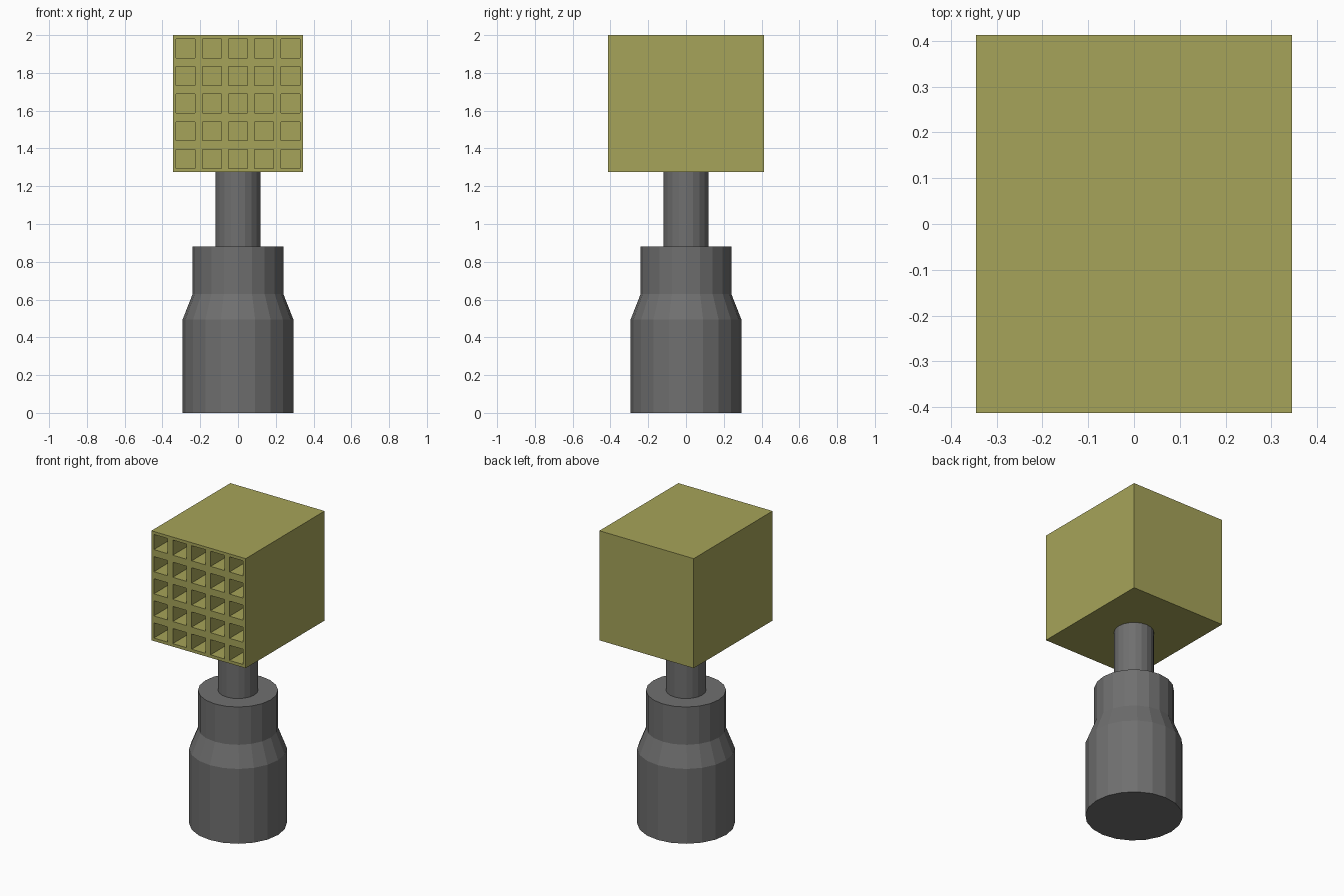
import bpy, bmesh, math
from mathutils import Vector, Matrix

if "Cube" in bpy.data.objects:
    bpy.data.objects.remove(bpy.data.objects["Cube"])

SIDES = 20


def material(name, rgb):
    m = bpy.data.materials.new(name)
    m.diffuse_color = (*rgb, 1)
    m.use_nodes = True
    m.node_tree.nodes["Principled BSDF"].inputs["Base Color"].default_value = m.diffuse_color
    return m


def finish(name, bm, mat):
    bmesh.ops.recalc_face_normals(bm, faces=bm.faces)
    me = bpy.data.meshes.new(name)
    bm.to_mesh(me)
    bm.free()
    me.materials.append(mat)
    ob = bpy.data.objects.new(name, me)
    bpy.context.collection.objects.link(ob)
    return ob


def turned(name, profile, mat):
    """Stack of polygon rings (radius, z), capped at both ends."""
    bm = bmesh.new()
    rings = []
    for r, z in profile:
        rings.append([bm.verts.new((r * math.cos(a), r * math.sin(a), z))
                      for a in (2 * math.pi * i / SIDES for i in range(SIDES))])
    for lo, hi in zip(rings, rings[1:]):
        for i in range(SIDES):
            j = (i + 1) % SIDES
            bm.faces.new((lo[i], lo[j], hi[j], hi[i]))
    bm.faces.new(rings[0][::-1])
    bm.faces.new(rings[-1])
    return finish(name, bm, mat)


grey = material("dark_grey", (0.16, 0.16, 0.16))
olive = material("olive", (0.38, 0.37, 0.1))

# Stepped base and thin post
turned("base", [(0.293, 0), (0.293, 0.495), (0.24, 0.63), (0.24, 0.88)], grey)
turned("post", [(0.12, 0.88), (0.12, 1.275)], grey)

# Box head: slice the front face into a grid, then sink the square cells
bm = bmesh.new()
W, D, H, ZC = 0.69, 0.825, 0.725, 1.6375
bmesh.ops.create_cube(bm, size=1, matrix=Matrix.Translation((0, 0, ZC)) @ Matrix.Diagonal((W, D, H, 1)))
bm.normal_update()


def front_faces():
    return [f for f in bm.faces if f.normal.y < -0.9]


def slice_front(point, normal):
    faces = front_faces()
    geom = faces + list({e for f in faces for e in f.edges}) + list({v for f in faces for v in f.verts})
    bmesh.ops.bisect_plane(bm, geom=geom, dist=1e-5, plane_co=point, plane_no=normal)
    bm.normal_update()


CELL, STEP_X, STEP_Z, DEPTH = 0.1, 0.1385, 0.1463, 0.3
for i in range(-2, 3):
    for s in (-CELL / 2, CELL / 2):
        slice_front(Vector((i * STEP_X + s, 0, 0)), Vector((1, 0, 0)))
        slice_front(Vector((0, 0, ZC + i * STEP_Z + s)), Vector((0, 0, 1)))
cells = [f for f in front_faces() if f.calc_area() > 0.9 * CELL * CELL]
bmesh.ops.inset_individual(bm, faces=cells, thickness=0, depth=-DEPTH)
finish("box_head", bm, olive)
